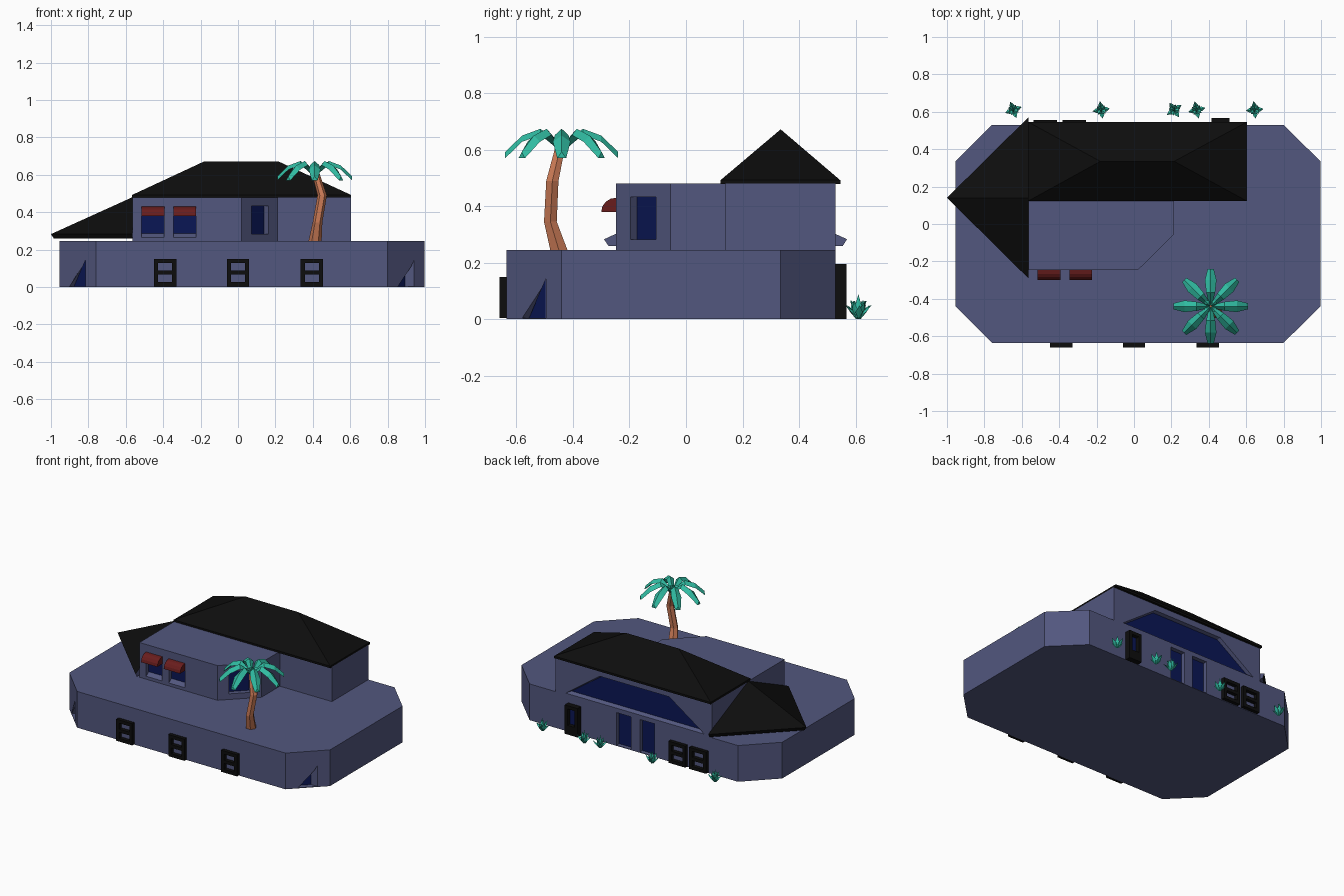
import bpy, bmesh, math, random
from mathutils import Matrix, Vector

if "Cube" in bpy.data.objects:
    bpy.data.objects.remove(bpy.data.objects["Cube"])
random.seed(4)


def mat(name, c):
    m = bpy.data.materials.new(name)
    m.diffuse_color = (*c, 1)
    m.use_nodes = True
    m.node_tree.nodes["Principled BSDF"].inputs["Base Color"].default_value = m.diffuse_color
    return m


WALL = mat("wall", (.085, .095, .21))
NAVY = mat("glass", (.003, .008, .09))
BLACK = mat("black", (.004, .004, .004))
RED = mat("awning_red", (.14, .012, .012))
TRUNK = mat("trunk", (.58, .19, .09))
LEAF = mat("leaf", (.03, .5, .36))


def finish(name, bm, *mats):
    bmesh.ops.recalc_face_normals(bm, faces=bm.faces)
    me = bpy.data.meshes.new(name)
    bm.to_mesh(me)
    bm.free()
    for m in mats:
        me.materials.append(m)
    ob = bpy.data.objects.new(name, me)
    bpy.context.collection.objects.link(ob)
    return ob


def loft(bm, rings):
    """Skin closed rings of equal size and cap both ends."""
    vs = [[bm.verts.new(p) for p in r] for r in rings]
    n = len(vs[0])
    for a, b in zip(vs, vs[1:]):
        for i in range(n):
            bm.faces.new((a[i], a[(i + 1) % n], b[(i + 1) % n], b[i]))
    bm.faces.new(vs[0])
    bm.faces.new(vs[-1])


def solid(name, m, rings):
    bm = bmesh.new()
    loft(bm, rings)
    return finish(name, bm, m)


def hull(bm, pts):
    vs = [bm.verts.new(p) for p in pts]
    bmesh.ops.convex_hull(bm, input=vs)


def wall_frame(x, y, deg):
    """Local x runs along the wall, local -y points outward."""
    return Matrix.Translation((x, y, 0)) @ Matrix.Rotation(math.radians(deg), 4, 'Z')


def ring(M, pts, depth):
    return [M @ Vector((u, depth, z)) for u, z in pts]


def rect(u0, u1, z0, z1):
    return [(u0, z0), (u1, z0), (u1, z1), (u0, z1)]


def recess(target, name, M, outer, inner, depth=.035):
    """Cut a niche into the wall and set a dark pane at its back."""
    grow = [(o[0] + (o[0] - i[0]) * .3, o[1] + (o[1] - i[1]) * .3) for o, i in zip(outer, inner)]
    cut = solid(name + "_cutter", WALL, [ring(M, grow, -depth * .3), ring(M, inner, depth)])
    cut.hide_render = True
    cut.hide_viewport = True
    cut.display_type = 'WIRE'
    md = target.modifiers.new(name, 'BOOLEAN')
    md.operation, md.object, md.solver = 'DIFFERENCE', cut, 'EXACT'
    bm = bmesh.new()
    bm.faces.new([bm.verts.new(p) for p in ring(M, inner, depth - .002)])
    me = bpy.data.meshes.new(name)
    bm.normal_update()
    if bm.faces[:][0].normal.dot(M.to_3x3() @ Vector((0, -1, 0))) < 0:
        bmesh.ops.reverse_faces(bm, faces=bm.faces[:])
    bm.to_mesh(me)
    bm.free()
    me.materials.append(NAVY)
    bpy.context.collection.objects.link(bpy.data.objects.new(name, me))


def frame(name, M, u, w, z0, z1, bars, t=.022, out=.025):
    """Black frame standing proud of the wall, with horizontal bars."""
    bm = bmesh.new()
    parts = [rect(u - w, u - w + t, z0, z1), rect(u + w - t, u + w, z0, z1)]
    parts += [rect(u - w + t, u + w - t, b, b + t) for b in bars]
    for p in parts:
        loft(bm, [ring(M, p, -out), ring(M, p, .002)])
    finish(name, bm, BLACK)


# ground floor and upper floor
base_plan = [(-.76, -.635), (.8, -.635), (.997, -.44), (.997, .335),
             (.8, .53), (-.76, .53), (-.955, .335), (-.955, -.44)]
base = solid("ground_floor", WALL, [[(x, y, z) for x, y in base_plan] for z in (0, .245)])
upper_plan = [(-.565, -.247), (.02, -.247), (.215, -.055), (.215, .14),
              (.605, .14), (.605, .53), (-.565, .53)]
upper = solid("upper_floor", WALL, [[(x, y, z) for x, y in upper_plan] for z in (.245, .48)])

# hipped main roof
bm = bmesh.new()
hull(bm, [(x, y, z) for x in (-.567, .605) for y in (.122, .546) for z in (.478, .492)]
     + [(-.18, .335, .672), (.215, .335, .672)])
finish("main_roof", bm, BLACK)

# half pyramid side roof with a plain underside
bm = bmesh.new()
hull(bm, [(-1, .14, .283), (-.565, .57, .283), (-.565, -.29, .283), (-.565, .14, .48),
          (-.985, .14, .26), (-.565, .555, .26), (-.565, -.275, .26)])
bm.normal_update()
for f in bm.faces:
    f.material_index = int(f.normal.z < -.9 or f.normal.x > .9)
finish("side_roof", bm, BLACK, WALL)

# front: ground windows, upper windows with curved awnings
front = wall_frame(0, -.635, 0)
for i, u in enumerate((-.39, 0, .395)):
    frame(f"front_window_{i}", front, u, .06, .004, .15, (.004, .066, .128))
upper_front = wall_frame(0, -.247, 0)
for i, u in enumerate((-.455, -.285)):
    recess(upper, f"upper_window_{i}", upper_front,
           rect(u - .06, u + .06, .265, .43), rect(u - .06, u + .06, .285, .43), .03)
    arc = [(-.247 - .053 * math.cos(a), .38 + .05 * math.sin(a))
           for a in [k * math.pi / 8 for k in range(5)]] + [(-.247, .38)]
    solid(f"awning_{i}", RED, [[(x, y, z) for y, z in arc] for x in (u - .061, u + .061)])

# window on the angled upper wall, triangular niches on the base corners
r = rect(-.065, .065, .283, .433)
recess(upper, "angled_window", wall_frame(.1175, -.151, 45), r, r)
for name, x, deg in (("right", .8985, 45), ("left", -.8575, -45)):
    recess(base, f"corner_niche_{name}", wall_frame(x, -.5375, deg),
           [(-.06, .004), (.06, .004), (.06, .145)], [(-.06, .004), (.025, .004), (.025, .145)])

# back: wide sloped window, doors and windows (u runs toward -x)
back = wall_frame(.02, .53, 180)
recess(upper, "wide_back_window", back,
       [(-.51, .255), (.53, .255), (.265, .437), (-.255, .437)],
       [(-.48, .268), (.5, .268), (.262, .43), (-.252, .43)], .025)
for i, u in enumerate((-.075, .1)):
    r = rect(u - .055, u + .055, .004, .225)
    recess(base, f"back_door_{i}", back, r, r, .03)
frame("side_door_frame", back, -.443, .048, 0, .195, (0, .02, .04, .173), out=.038)
solid("side_door_glass", NAVY, [ring(back, rect(-.473, -.413, .05, .18), d) for d in (-.012, 0)])
for i, u in enumerate((.34, .495)):
    frame(f"back_window_{i}", back, u, .063, .004, .15, (.004, .066, .128))

# palm trunk
solid("palm_trunk", TRUNK, [
    [(x + rad * math.cos(k * math.pi / 3), y + rad * math.sin(k * math.pi / 3), z) for k in range(6)]
    for x, y, z, rad in ((.412, -.45, .245, .035), (.425, -.48, .345, .026),
                         (.45, -.473, .49, .025), (.415, -.445, .61, .02))])

# palm fronds: ridged blades arching out from the crown
bm = bmesh.new()
for k in range(8):
    M = Matrix.Translation((.41, -.44, 0)) @ Matrix.Rotation(k * math.pi / 4, 4, 'Z')
    loft(bm, [[M @ Vector(p) for p in ((d, -w, z - .022), (d, 0, z), (d, w, z - .022))]
              for d, z, w in ((.015, .625, .01), (.075, .674, .024), (.14, .65, .031), (.2, .592, .016))])
for k in range(4):
    M = Matrix.Translation((.41, -.44, .585)) @ Matrix.Rotation((k + .5) * math.pi / 2, 4, 'Z')
    hull(bm, [M @ Vector(p) for p in ((0, -.012, 0), (0, .012, 0), (.045, 0, .06),
                                      (.03, -.015, .045), (.03, .015, .045), (.01, 0, .055))])
finish("palm_fronds", bm, LEAF)

# spiky plants along the back wall
for i, x in enumerate((-.645, -.175, .215, .335, .645)):
    bm = bmesh.new()
    spin = random.uniform(0, 1.5)
    leaves = [(0, 0, .088)] + [(.047, spin + k * math.pi / 2, .05) for k in range(4)] \
        + [(.03, spin + (k + .5) * math.pi / 2, .066) for k in range(4)]
    for d, a, h in leaves:
        M = Matrix.Translation((x, .61, 0)) @ Matrix.Rotation(a, 4, 'Z')
        hull(bm, [M @ Vector(p) for p in ((-.008, 0, 0), (.008, 0, 0), (d * .55, -.013, h * .5),
                                          (d * .55, .013, h * .5), (d * .55 - .008, 0, h * .6),
                                          (d, 0, h))])
    finish(f"back_plant_{i}", bm, LEAF)
